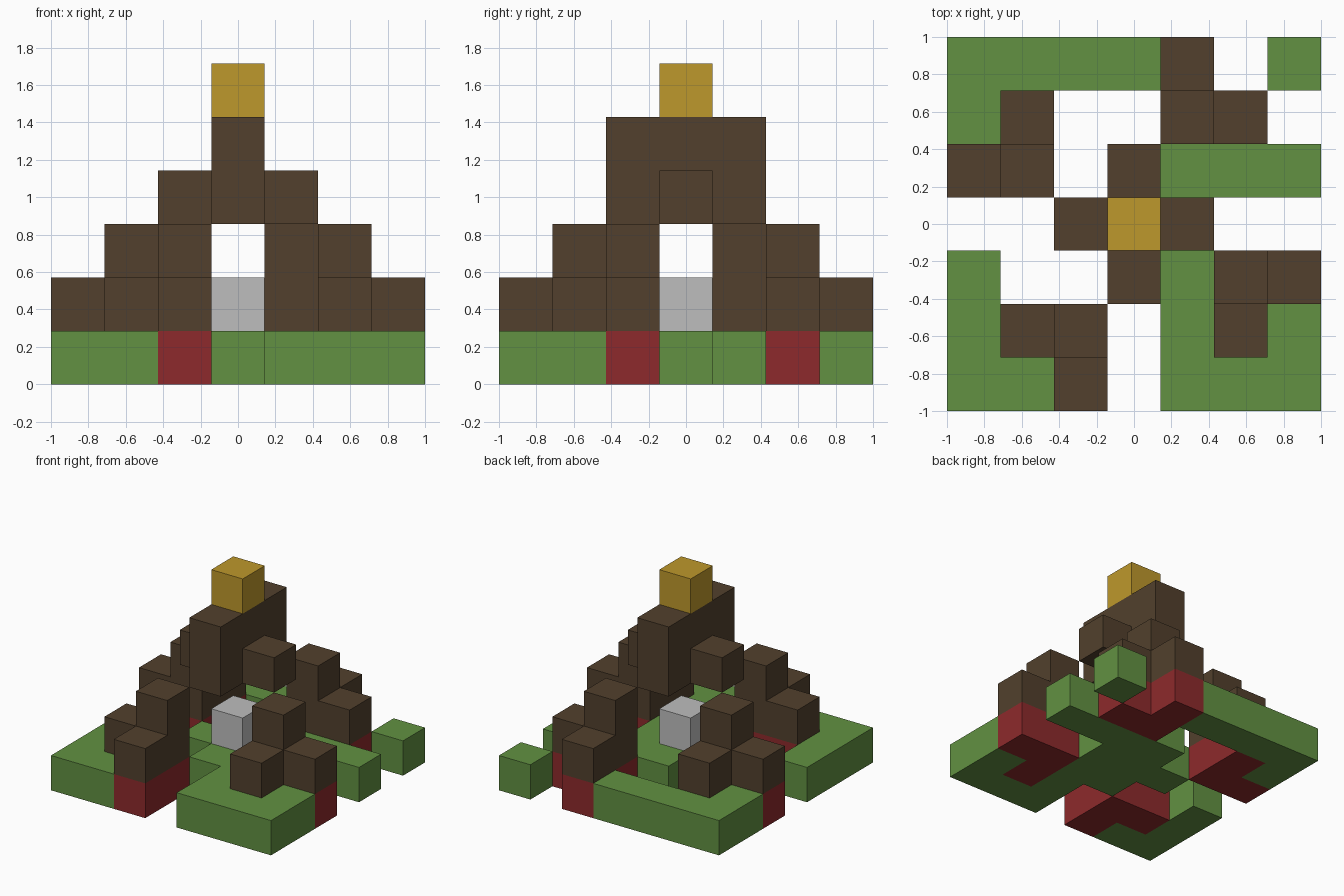
import bpy
import bmesh
from mathutils import Vector

CELL = 2 / 7

old = bpy.data.objects.get("Cube")
if old:
    bpy.data.objects.remove(old, do_unlink=True)


def material(name, rgb):
    mat = bpy.data.materials.new(name)
    mat.use_nodes = True
    mat.diffuse_color = (*rgb, 1)
    mat.node_tree.nodes["Principled BSDF"].inputs["Base Color"].default_value = (*rgb, 1)
    return mat


green = material("grass green", (0.122, 0.283, 0.054))
red = material("brick red", (0.27, 0.023, 0.025))
brown = material("earth brown", (0.084, 0.051, 0.026))
grey = material("pale grey", (0.515, 0.515, 0.515))
gold = material("gold", (0.515, 0.314, 0.025))


def span(a, b):
    """All cells in the block between two corner cells, measured from the centre."""
    return {(x, y, z)
            for x in range(a[0], b[0] + 1)
            for y in range(a[1], b[1] + 1)
            for z in range(a[2], b[2] + 1)}


def turn(cells, quarter_turns):
    for _ in range(quarter_turns):
        cells = {(-y, x, z) for x, y, z in cells}
    return cells


def build(name, cells, mat):
    """Make one clean shell around a group of touching cubic cells."""
    bm = bmesh.new()
    for cell in cells:
        for axis in range(3):
            for sign in (-1, 1):
                n = Vector((0, 0, 0))
                n[axis] = sign
                if tuple(int(c) for c in Vector(cell) + n) in cells:
                    continue
                u = Vector((0, 0, 0))
                u[(axis + 1) % 3] = 1
                v = n.cross(u)
                mid = Vector(cell) + Vector((0, 0, 0.5)) + n / 2
                corners = [mid + (a * u + b * v) / 2
                           for a, b in ((-1, -1), (1, -1), (1, 1), (-1, 1))]
                bm.faces.new([bm.verts.new(c * CELL) for c in corners])
    bmesh.ops.remove_doubles(bm, verts=bm.verts, dist=0.001)
    bmesh.ops.dissolve_limit(bm, angle_limit=0.01, verts=bm.verts, edges=bm.edges)
    mesh = bpy.data.meshes.new(name)
    bm.to_mesh(mesh)
    bm.free()
    mesh.materials.append(mat)
    obj = bpy.data.objects.new(name, mesh)
    bpy.context.collection.objects.link(obj)


# Grass ground: central cross with two arms, plus the outer pieces
build("central_ground",
      span((-1, 0, 0), (1, 0, 0)) | span((0, -1, 0), (0, 1, 0))
      | span((1, -3, 0), (1, -1, 0)) | span((1, -3, 0), (3, -3, 0))
      | span((3, -3, 0), (3, -2, 0)) | span((1, 1, 0), (3, 1, 0)), green)
build("front_corner_ground",
      span((-3, -3, 0), (-2, -3, 0)) | span((-3, -3, 0), (-3, -1, 0)), green)
build("back_corner_ground",
      span((-3, 3, 0), (0, 3, 0)) | span((-3, 2, 0), (-3, 3, 0)), green)
build("lone_corner_ground", span((3, 3, 0), (3, 3, 0)), green)

# Four stepped buttresses on red footings, turned around the centre
footing = span((2, -1, 0), (3, -1, 0)) | {(2, -2, 0)}
steps = {(x, y, 1) for x, y, z in footing} | {(2, -1, 2)}
for i, side in enumerate(("left", "back", "right", "front")):
    build(side + "_footing", turn(footing, i), red)
    build(side + "_steps", turn(steps, i), brown)

# Floating upper block with side lugs, its cap and the centre stone
build("upper_block", span((0, -1, 3), (0, 1, 4)) | span((-1, 0, 3), (1, 0, 3)), brown)
build("gold_cap", {(0, 0, 5)}, gold)
build("centre_stone", {(0, 0, 1)}, grey)
